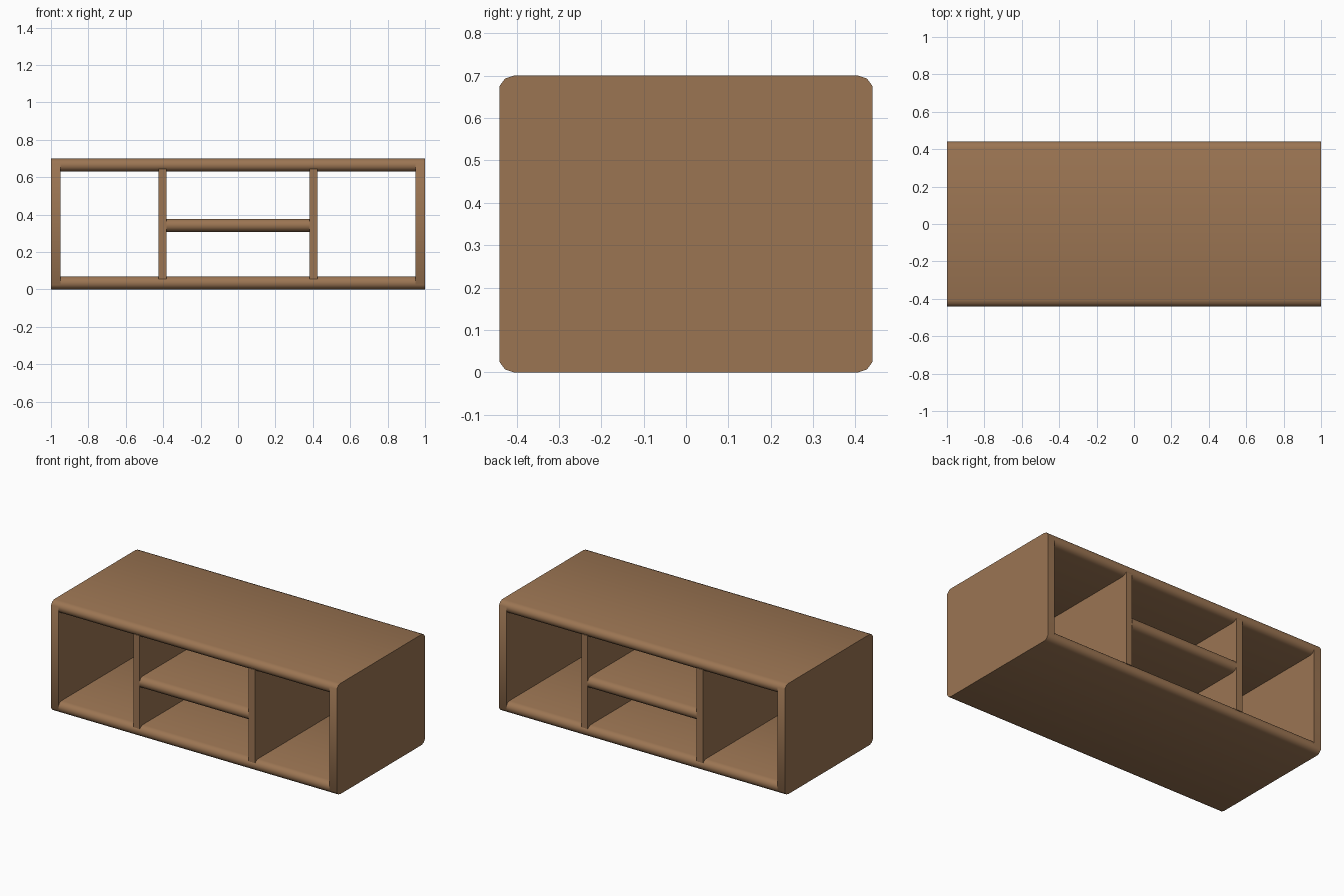
import bpy, bmesh, math

if "Cube" in bpy.data.objects:
    bpy.data.objects.remove(bpy.data.objects["Cube"])

wood = bpy.data.materials.new("warm brown wood")
wood.diffuse_color = (0.33, 0.178, 0.086, 1)
wood.use_nodes = True
wood.node_tree.nodes["Principled BSDF"].inputs["Base Color"].default_value = wood.diffuse_color

THICK = 0.07            # board thickness
R = THICK / 2           # radius of the rounded edges
HALF_D = 0.44           # half depth
HEIGHT = 0.70
CY = HALF_D - R * math.cos(math.radians(18))   # centre of edge rounding


def corner(sy, cz, degrees):
    """Rounded edge points on side sy about height cz."""
    return [(sy * (CY + R * math.cos(math.radians(a)) - 0.0) if sy > 0
             else -(CY + R * math.cos(math.radians(a))),
             cz + R * math.sin(math.radians(a))) for a in degrees]


def extrude_x(name, profile, x0, x1):
    """Extrude a (y, z) outline along x."""
    bm = bmesh.new()
    face = bm.faces.new([bm.verts.new((x0, y, z)) for y, z in profile])
    res = bmesh.ops.extrude_face_region(bm, geom=[face])
    verts = [v for v in res["geom"] if isinstance(v, bmesh.types.BMVert)]
    bmesh.ops.translate(bm, verts=verts, vec=(x1 - x0, 0, 0))
    bmesh.ops.recalc_face_normals(bm, faces=bm.faces)
    mesh = bpy.data.meshes.new(name)
    bm.to_mesh(mesh)
    bm.free()
    mesh.materials.append(wood)
    ob = bpy.data.objects.new(name, mesh)
    bpy.context.collection.objects.link(ob)
    bpy.ops.object.select_all(action='DESELECT')
    ob.select_set(True)
    bpy.context.view_layer.objects.active = ob
    bpy.ops.object.shade_smooth_by_angle(angle=math.radians(40))
    return ob


def board(name, zc, half_len):
    """Horizontal board with fully rounded front and back edges."""
    arc = [-90, -54, -18, 18, 54, 90]
    outline = corner(1, zc, arc) + corner(-1, zc, arc[::-1])
    extrude_x(name, outline, -half_len, half_len)


# Horizontal boards
board("bottom_board", R, 0.95)
board("top_board", HEIGHT - R, 0.95)
board("middle_shelf", 0.343, 0.382)

# Outer side panels, following the rounded edges of the boards
up, down = [18, 54, 90], [-90, -54, -18]
side = (corner(1, R, down) + corner(1, HEIGHT - R, up)
        + corner(-1, HEIGHT - R, up[::-1]) + corner(-1, R, down[::-1]))
extrude_x("left_side_panel", side, -1.0, -0.95)
extrude_x("right_side_panel", side, 0.95, 1.0)

# Inner upright dividers
D = HALF_D - 0.001
upright = [(-D, 0.055), (D, 0.055), (D, HEIGHT - 0.055), (-D, HEIGHT - 0.055)]
extrude_x("left_divider", upright, -0.425, -0.382)
extrude_x("right_divider", upright, 0.382, 0.425)
